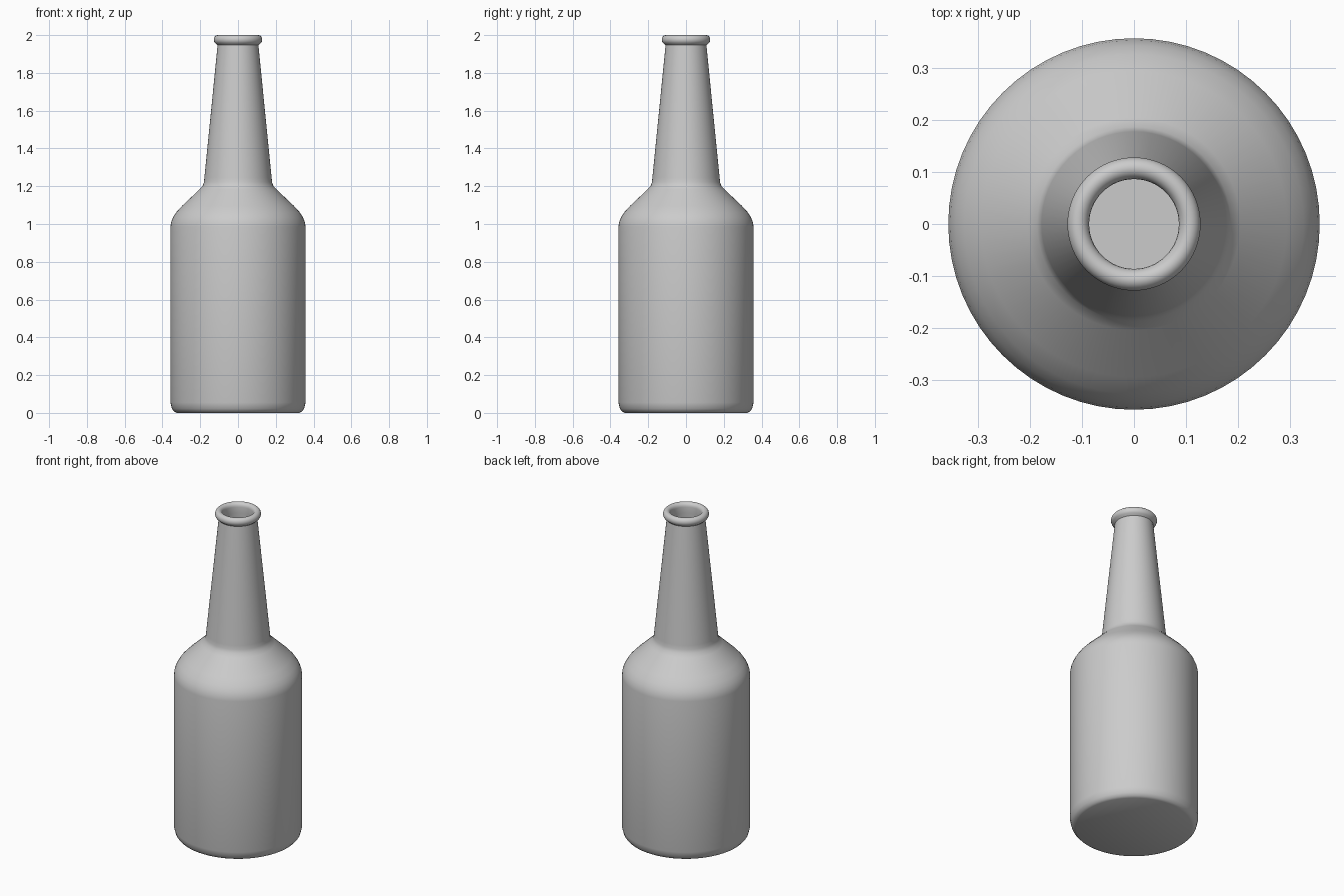
import bpy, bmesh, math

if "Cube" in bpy.data.objects:
    bpy.data.objects.remove(bpy.data.objects["Cube"])

SEGMENTS = 64

# Outer wall (radius, height): base, body, shoulder, tapered neck
outer = [(0, 0), (0.325, 0), (0.338, 0.007), (0.35, 0.022), (0.358, 0.055),
         (0.358, 0.985), (0.354, 1.01), (0.344, 1.035), (0.327, 1.062),
         (0.295, 1.097), (0.205, 1.182), (0.187, 1.202), (0.18, 1.222),
         (0.178, 1.245), (0.108, 1.947)]

# Rounded lip: arc from under the bead, over the top, into the mouth
lip = []
for i in range(13):
    a = math.radians(-50 + i * 230 / 12)
    lip.append((0.1075 + 0.021 * math.cos(a), 1.976 + 0.024 * math.sin(a)))

# Inner wall, down to the inside floor
inner = [(0.087, 1.94), (0.157, 1.235), (0.165, 1.19), (0.27, 1.09),
         (0.31, 1.045), (0.337, 0.98), (0.337, 0.06), (0.315, 0.022), (0, 0.022)]

# Lathe the whole profile around z
bm = bmesh.new()
verts = [bm.verts.new((r, 0, z)) for r, z in outer + lip + inner]
edges = [bm.edges.new(pair) for pair in zip(verts, verts[1:])]
bmesh.ops.spin(bm, geom=verts + edges, cent=(0, 0, 0), axis=(0, 0, 1),
               angle=math.tau, steps=SEGMENTS, use_duplicate=False)
bmesh.ops.remove_doubles(bm, verts=bm.verts[:], dist=0.0002)
bmesh.ops.recalc_face_normals(bm, faces=bm.faces[:])

mesh = bpy.data.meshes.new("bottle")
bm.to_mesh(mesh)
bm.free()
bottle = bpy.data.objects.new("bottle", mesh)
bpy.context.collection.objects.link(bottle)

# Smooth shading with a crisp base edge
bpy.context.view_layer.objects.active = bottle
bottle.select_set(True)
bpy.ops.object.shade_smooth_by_angle(angle=math.radians(40))
